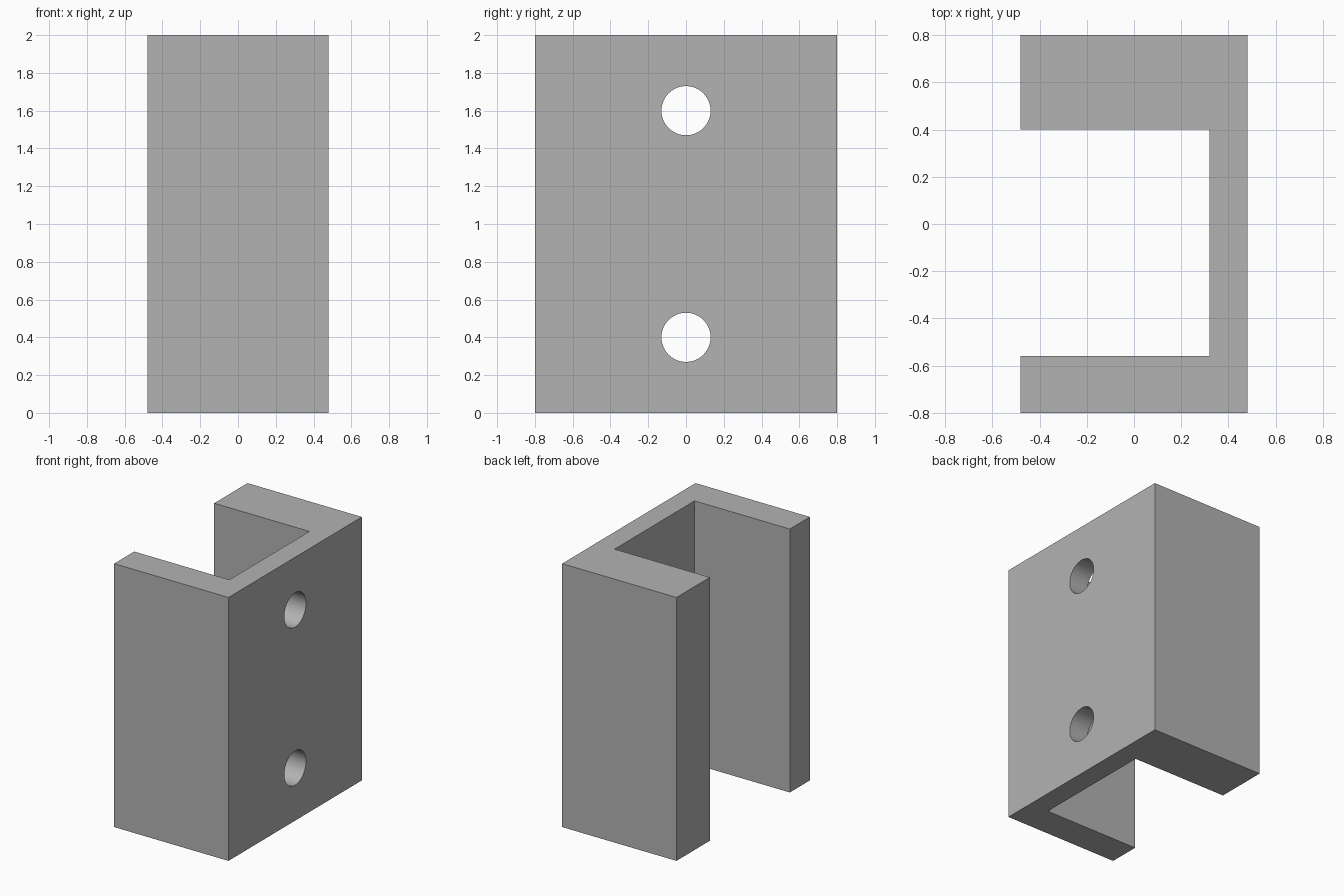
import bpy
import bmesh
from mathutils import Matrix

cube = bpy.data.objects.get("Cube")
if cube:
    bpy.data.objects.remove(cube, do_unlink=True)

HEIGHT = 2.0
HOLE_RADIUS = 0.13
HOLE_HEIGHTS = (0.4, 1.6)

# Plain grey material
grey = bpy.data.materials.new("grey")
grey.use_nodes = True
colour = (0.45, 0.45, 0.45, 1.0)
grey.diffuse_color = colour
grey.node_tree.nodes["Principled BSDF"].inputs["Base Color"].default_value = colour


def add_object(name, bm):
    bmesh.ops.recalc_face_normals(bm, faces=bm.faces)
    mesh = bpy.data.meshes.new(name)
    bm.to_mesh(mesh)
    bm.free()
    mesh.materials.append(grey)
    obj = bpy.data.objects.new(name, mesh)
    bpy.context.collection.objects.link(obj)
    return obj


# Channel bracket: C-shaped profile, thick rear flange, thin front flange
profile = [(-0.48, -0.8), (0.48, -0.8), (0.48, 0.8), (-0.48, 0.8),
           (-0.48, 0.4), (0.32, 0.4), (0.32, -0.56), (-0.48, -0.56)]
bm = bmesh.new()
base = bm.faces.new([bm.verts.new((x, y, 0)) for x, y in profile])
top = bmesh.ops.extrude_face_region(bm, geom=[base], use_keep_orig=True)
bmesh.ops.translate(bm, vec=(0, 0, HEIGHT),
                    verts=[v for v in top["geom"] if isinstance(v, bmesh.types.BMVert)])
bracket = add_object("channel_bracket", bm)

# Screw holes through the side web
bm = bmesh.new()
for z in HOLE_HEIGHTS:
    bmesh.ops.create_cone(
        bm, cap_ends=True, segments=64, radius1=HOLE_RADIUS, radius2=HOLE_RADIUS, depth=0.4,
        matrix=Matrix.Translation((0.4, 0, z)) @ Matrix.Rotation(1.5707963, 4, "Y"))
cutter = add_object("hole_cutter", bm)
cutter.hide_render = True
cutter.hide_viewport = True

cut = bracket.modifiers.new("screw_holes", "BOOLEAN")
cut.operation = "DIFFERENCE"
cut.solver = "EXACT"
cut.object = cutter

# Apply the cut, then smooth the hole walls
bpy.ops.object.select_all(action="DESELECT")
bracket.select_set(True)
bpy.context.view_layer.objects.active = bracket
bpy.ops.object.modifier_apply(modifier=cut.name)
bpy.data.objects.remove(cutter, do_unlink=True)
bpy.ops.object.shade_smooth_by_angle(angle=0.5)
